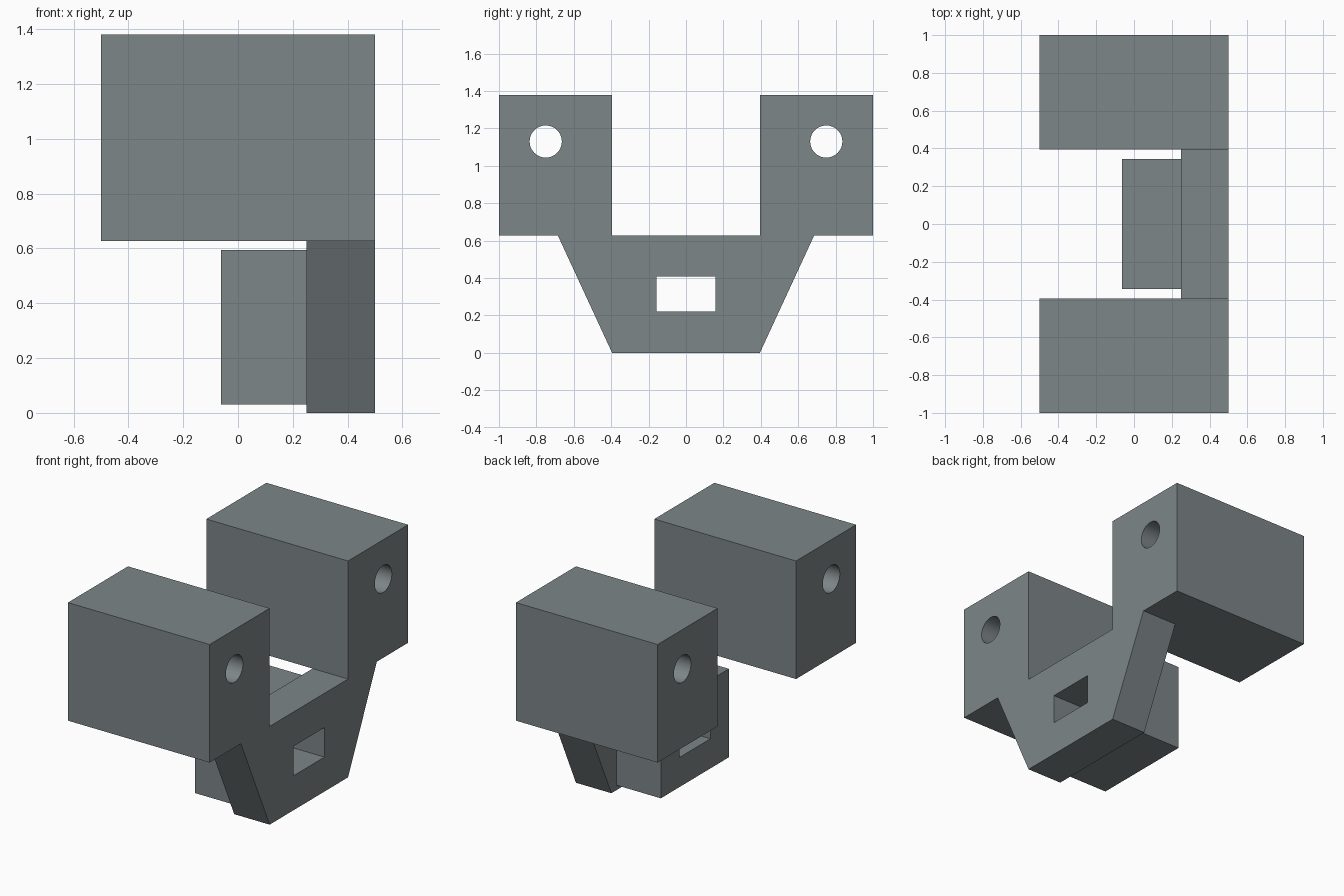
import bpy, bmesh, math

if "Cube" in bpy.data.objects:
    bpy.data.objects.remove(bpy.data.objects["Cube"])

grey = bpy.data.materials.new("slate_grey")
grey.diffuse_color = (0.205, 0.238, 0.242, 1)
grey.use_nodes = True
grey.node_tree.nodes["Principled BSDF"].inputs["Base Color"].default_value = grey.diffuse_color


def prism(name, profile, x0, x1):
    """Extrude a closed (y, z) profile along x."""
    bm = bmesh.new()
    face = bm.faces.new([bm.verts.new((x0, y, z)) for y, z in profile])
    out = bmesh.ops.extrude_face_region(bm, geom=[face])
    moved = [v for v in out["geom"] if isinstance(v, bmesh.types.BMVert)]
    bmesh.ops.translate(bm, verts=moved, vec=(x1 - x0, 0, 0))
    bmesh.ops.recalc_face_normals(bm, faces=bm.faces)
    mesh = bpy.data.meshes.new(name)
    bm.to_mesh(mesh)
    bm.free()
    mesh.materials.append(grey)
    obj = bpy.data.objects.new(name, mesh)
    bpy.context.collection.objects.link(obj)
    return obj


def rect(y0, y1, z0, z1):
    return [(y0, z0), (y1, z0), (y1, z1), (y0, z1)]


def circle(y, z, r, n=48):
    return [(y + r * math.cos(2 * math.pi * i / n),
             z + r * math.sin(2 * math.pi * i / n)) for i in range(n)]


def combine(target, tool, operation):
    """Apply a boolean and discard the tool."""
    mod = target.modifiers.new(operation.lower(), 'BOOLEAN')
    mod.operation = operation
    mod.solver = 'EXACT'
    mod.object = tool
    bpy.context.view_layer.objects.active = target
    bpy.ops.object.modifier_apply(modifier=mod.name)
    bpy.data.objects.remove(tool, do_unlink=True)


# Full-width end plate: tapered web with two upright ears
half = [(0.395, 0), (0.685, 0.627), (1, 0.627), (1, 1.38), (0.395, 1.38), (0.395, 0.627)]
profile = half + [(-y, z) for y, z in reversed(half)]
bracket = prism("bracket", profile, 0.25, 0.5)

# Long arms behind the ears
for s in (-1, 1):
    arm = prism("arm", rect(*sorted((s * 0.395, s)), 0.627, 1.38), -0.5, 0.25)
    combine(bracket, arm, 'UNION')

# Boss behind the web
combine(bracket, prism("boss", rect(-0.343, 0.343, 0.031, 0.595), -0.0625, 0.25), 'UNION')

# Rectangular slot and the two pin holes, right through along x
combine(bracket, prism("slot_cutter", rect(-0.157, 0.157, 0.22, 0.408), -0.6, 0.6), 'DIFFERENCE')
for s in (-1, 1):
    combine(bracket, prism("hole_cutter", circle(s * 0.75, 1.13, 0.086), -0.6, 0.6), 'DIFFERENCE')

# Merge coplanar faces left by the joins
bm = bmesh.new()
bm.from_mesh(bracket.data)
bmesh.ops.remove_doubles(bm, verts=bm.verts, dist=1e-5)
bmesh.ops.dissolve_limit(bm, angle_limit=math.radians(0.5), verts=bm.verts, edges=bm.edges)
bm.to_mesh(bracket.data)
bm.free()

# Smooth hole walls, sharp corners
bpy.context.view_layer.objects.active = bracket
bracket.select_set(True)
bpy.ops.object.shade_smooth_by_angle(angle=math.radians(25))
